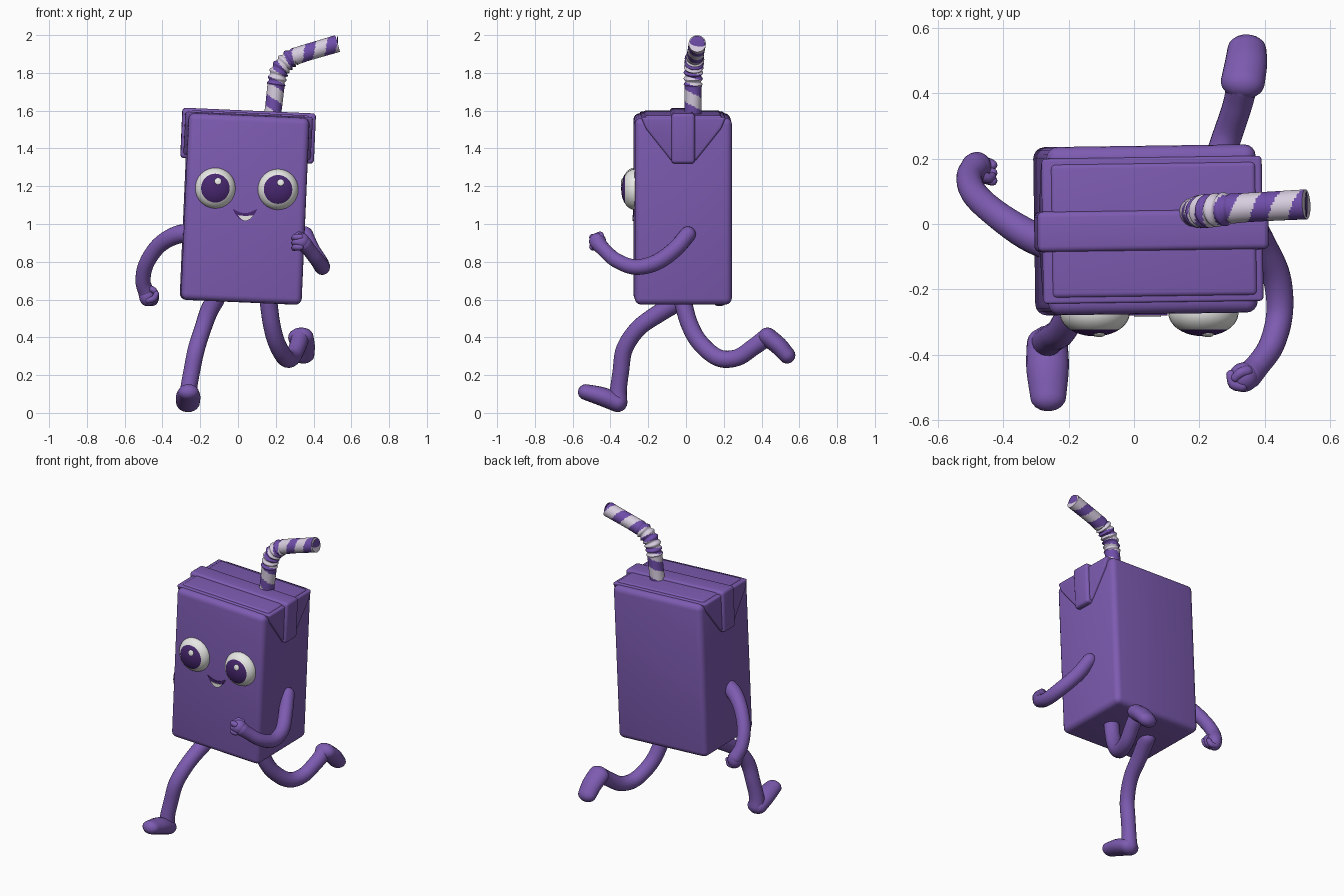
import bpy, bmesh, math
from mathutils import Vector, Matrix, Euler

if "Cube" in bpy.data.objects:
    bpy.data.objects.remove(bpy.data.objects["Cube"])


def mat(name, rgb):
    m = bpy.data.materials.new(name)
    m.diffuse_color = (*rgb, 1)
    m.use_nodes = True
    m.node_tree.nodes["Principled BSDF"].inputs["Base Color"].default_value = m.diffuse_color
    return m


PURPLE = mat("purple", (0.205, 0.105, 0.44))
DARK = mat("dark purple", (0.065, 0.02, 0.16))
WHITE = mat("eye white", (0.80, 0.80, 0.78))
LILAC = mat("pale lilac", (0.68, 0.61, 0.74))
STRIPE = mat("straw purple", (0.16, 0.075, 0.40))


def finish(name, bm, mats, angle=40, matrix=None):
    bmesh.ops.recalc_face_normals(bm, faces=bm.faces)
    me = bpy.data.meshes.new(name)
    if matrix:
        bm.transform(matrix)
    bm.to_mesh(me)
    bm.free()
    for m in mats:
        me.materials.append(m)
    me.polygons.foreach_set("use_smooth", [True] * len(me.polygons))
    me.set_sharp_from_angle(angle=math.radians(angle))
    ob = bpy.data.objects.new(name, me)
    bpy.context.collection.objects.link(ob)
    return ob


def prism(name, pts, axis, a, b, mats, bevel=0.0, matrix=None):
    """Extrude a profile along x (pts are y,z) or y (pts are x,z)."""
    bm = bmesh.new()
    vs = [bm.verts.new((a, p, q) if axis == "x" else (p, a, q)) for p, q in pts]
    f = bm.faces.new(vs)
    r = bmesh.ops.extrude_face_region(bm, geom=[f])
    d = (b - a, 0, 0) if axis == "x" else (0, b - a, 0)
    bmesh.ops.translate(bm, vec=d, verts=[v for v in r["geom"] if isinstance(v, bmesh.types.BMVert)])
    if bevel:
        bmesh.ops.bevel(bm, geom=bm.edges[:], offset=bevel, segments=4, profile=0.5, affect="EDGES")
    return finish(name, bm, mats, 40, matrix)


def ball(name, centre, size, mats, rule=None, rot=(0, 0, 0)):
    bm = bmesh.new()
    bmesh.ops.create_uvsphere(bm, u_segments=32, v_segments=24, radius=1)
    bmesh.ops.rotate(bm, matrix=Matrix.Rotation(math.pi / 2, 3, "X"), verts=bm.verts)
    if rule:
        for f in bm.faces:
            f.material_index = rule(f.calc_center_median())
    m = Matrix.LocRotScale(Vector(centre), Euler(rot), Vector(size))
    return finish(name, bm, mats, 60, m)


def spline(pts, steps):
    """Catmull-Rom through rows of x, y, z, radius."""
    P = [Vector(p) for p in pts]
    P = [2 * P[0] - P[1]] + P + [2 * P[-1] - P[-2]]
    out = []
    for i in range(1, len(P) - 2):
        a, b, c, d = P[i - 1:i + 3]
        for k in range(steps):
            t = k / steps
            out.append(0.5 * (2 * b + (c - a) * t + (2 * a - 5 * b + 4 * c - d) * t * t
                              + (3 * b - a - 3 * c + d) * t ** 3))
    return out + [P[-2]]


def tube(name, pts, mats, steps=6, sides=20, width=1.0, ref=(1, 0, 0), round_ends=True,
         ripple=None, rule=None):
    rows = spline(pts, steps)
    pos = [r.to_3d() for r in rows]
    rad = [r[3] for r in rows]
    tan = [(pos[min(i + 1, len(pos) - 1)] - pos[max(i - 1, 0)]).normalized() for i in range(len(pos))]
    rings = []
    for p, r, t in zip(pos, rad, tan):
        rings.append((p, r, t))
    if round_ends:
        caps = [math.radians(a) for a in (20, 40, 60, 78)]
        head = [(pos[0] - tan[0] * rad[0] * math.sin(a), rad[0] * math.cos(a), tan[0]) for a in reversed(caps)]
        tail = [(pos[-1] + tan[-1] * rad[-1] * math.sin(a), rad[-1] * math.cos(a), tan[-1]) for a in caps]
        rings = head + rings + tail
    bm = bmesh.new()
    n, s, last, prev = Vector(ref), 0.0, rings[0][0], None
    for p, r, t in rings:
        n = (n - t * n.dot(t)).normalized()
        b = t.cross(n)
        s += (p - last).length
        last = p
        if ripple:
            r *= ripple(s)
        ring = [bm.verts.new(p + (n * math.cos(2 * math.pi * k / sides) * width
                                  + b * math.sin(2 * math.pi * k / sides)) * r) for k in range(sides)]
        if prev:
            for k in range(sides):
                j = (k + 1) % sides
                f = bm.faces.new((prev[k], prev[j], ring[j], ring[k]))
                if rule:
                    f.material_index = rule(s, k / sides)
        else:
            bm.faces.new(ring[::-1])
        prev = ring
    bm.faces.new(prev)
    return finish(name, bm, mats, 50)


# Carton body, slightly tilted
BODY = Matrix.LocRotScale(Vector((0.035, -0.018, 1.08)),
                          Euler((0, math.radians(2.5), math.radians(0.8))), None)
H = 0.495
prism("carton", [(-0.257, -H), (0.257, -H), (0.257, H), (-0.257, H)], "x", -0.32, 0.32,
      [PURPLE], 0.035, BODY)
# Folded side flaps, top panels and the centre seam band
prism("side_flaps", [(-0.225, H + 0.006), (0.225, H + 0.006), (0.2, 0.44), (0.065, 0.27),
                     (-0.065, 0.27), (-0.2, 0.44)], "x", -0.337, 0.337, [PURPLE], 0.012, BODY)
prism("top_panels", [(-0.205, 0.42), (0.205, 0.42), (0.205, H + 0.014), (-0.205, H + 0.014)],
      "x", -0.31, 0.318, [PURPLE], 0.016, BODY)
prism("seam_band", [(-0.064, 0.255), (0.06, 0.255), (0.06, H + 0.026), (-0.064, H + 0.026)],
      "x", -0.352, 0.355, [PURPLE], 0.018, BODY)

# Eyes with pupils and glints
for side, x, z in (("left", -0.12, 1.19), ("right", 0.212, 1.183)):
    ball(side + "_eye", (x, -0.272, z), (0.107, 0.071, 0.108), [WHITE, DARK],
         lambda c: 1 if c.y < 0 and math.hypot(c.x, c.z) < 0.72 else 0)
    ball(side + "_glint", (x + 0.014, -0.338, z + 0.036), (0.018, 0.006, 0.018), [WHITE],
         rot=(-0.25, 0, 0))


# Smiling mouth and tooth
def smile(x0, x1, ztop, dip, zbot, n=10):
    u = [i / n for i in range(n + 1)]
    top = [(x0 + (x1 - x0) * t, ztop - dip * math.sin(math.pi * t)) for t in u]
    low = [(x0 + (x1 - x0) * t, ztop - (ztop - zbot) * math.sin(math.pi * t) ** 0.8) for t in u[1:-1]]
    return top + low[::-1]


prism("mouth", smile(-0.028, 0.102, 1.08, 0.022, 1.015), "y", -0.28, -0.271, [DARK])
prism("tooth", smile(0.0, 0.082, 1.047, 0.004, 1.017), "y", -0.284, -0.276, [WHITE])

# Bendy straw with spiral stripes and a ribbed elbow
tube("straw", [(0.178, 0.035, 1.54, 0.045), (0.192, 0.037, 1.65, 0.045), (0.204, 0.038, 1.75, 0.046),
               (0.225, 0.04, 1.82, 0.047), (0.275, 0.045, 1.873, 0.047), (0.34, 0.05, 1.9, 0.045),
               (0.43, 0.055, 1.927, 0.045), (0.526, 0.06, 1.955, 0.046)],
     [LILAC, STRIPE], steps=16, sides=32, ref=(0, 1, 0), round_ends=False,
     ripple=lambda s: 1 + (0.11 * math.sin(s * 2 * math.pi / 0.032) if 0.2 < s < 0.385 else 0),
     rule=lambda s, a: int((s / (0.075 if 0.2 < s < 0.385 else 0.125) + a) % 1 < 0.48))
ball("straw_opening", (0.5265, 0.06, 1.9552), (0.04, 0.004, 0.04), [STRIPE],
     rot=(0, -0.285, math.pi / 2))

# Arms
tube("left_arm", [(-0.24, -0.07, 0.955, 0.05), (-0.33, -0.03, 0.94, 0.048), (-0.42, 0.03, 0.885, 0.043),
                  (-0.485, 0.09, 0.79, 0.041), (-0.503, 0.14, 0.70, 0.04), (-0.485, 0.175, 0.635, 0.043)],
     [PURPLE])
tube("right_arm", [(0.355, 0.01, 0.945, 0.042), (0.39, -0.06, 0.865, 0.043), (0.435, -0.16, 0.795, 0.043),
                   (0.445, -0.27, 0.772, 0.041), (0.42, -0.37, 0.808, 0.039), (0.375, -0.435, 0.865, 0.038),
                   (0.35, -0.462, 0.895, 0.042)], [PURPLE])

# Fists: palm, three curled fingers and a thumb
ball("left_palm", (-0.48, 0.175, 0.62), (0.044, 0.045, 0.055), [PURPLE])
ball("right_palm", (0.335, -0.468, 0.908), (0.045, 0.045, 0.045), [PURPLE])
for i in range(3):
    tube(f"left_finger_{i}", [(-0.475, 0.19 - i * 0.022, 0.585 + i * 0.006, 0.018),
                              (-0.445, 0.185 - i * 0.024, 0.585 + i * 0.01, 0.017),
                              (-0.432, 0.18 - i * 0.024, 0.61 + i * 0.01, 0.015)], [PURPLE], 3, 10)
    tube(f"right_finger_{i}", [(0.33, -0.495, 0.93 - i * 0.026, 0.018),
                               (0.305, -0.488, 0.93 - i * 0.026, 0.018),
                               (0.297, -0.462, 0.925 - i * 0.026, 0.016)], [PURPLE], 3, 10)
tube("left_thumb", [(-0.47, 0.15, 0.66, 0.018), (-0.447, 0.14, 0.65, 0.016),
                    (-0.435, 0.145, 0.635, 0.014)], [PURPLE], 3, 10)
tube("right_thumb", [(0.345, -0.45, 0.935, 0.018), (0.325, -0.455, 0.945, 0.016),
                     (0.31, -0.47, 0.94, 0.014)], [PURPLE], 3, 10)

# Legs
tube("left_leg", [(-0.12, -0.02, 0.60, 0.05), (-0.155, -0.13, 0.535, 0.048), (-0.185, -0.25, 0.45, 0.045),
                  (-0.22, -0.325, 0.34, 0.045), (-0.245, -0.345, 0.22, 0.044),
                  (-0.262, -0.358, 0.12, 0.045), (-0.265, -0.36, 0.055, 0.05)], [PURPLE])
tube("right_leg", [(0.16, -0.02, 0.60, 0.047), (0.178, 0.018, 0.47, 0.046), (0.205, 0.075, 0.37, 0.046),
                   (0.25, 0.17, 0.292, 0.046), (0.285, 0.27, 0.292, 0.045), (0.315, 0.36, 0.35, 0.045),
                   (0.33, 0.425, 0.398, 0.048)], [PURPLE])
# Feet, wider than tall
tube("left_foot", [(-0.265, -0.362, 0.052, 0.048), (-0.264, -0.44, 0.085, 0.05),
                   (-0.262, -0.53, 0.11, 0.042)], [PURPLE], width=1.3)
tube("right_foot", [(0.332, 0.432, 0.402, 0.05), (0.342, 0.49, 0.355, 0.048),
                    (0.345, 0.535, 0.305, 0.044)], [PURPLE], width=1.35)
